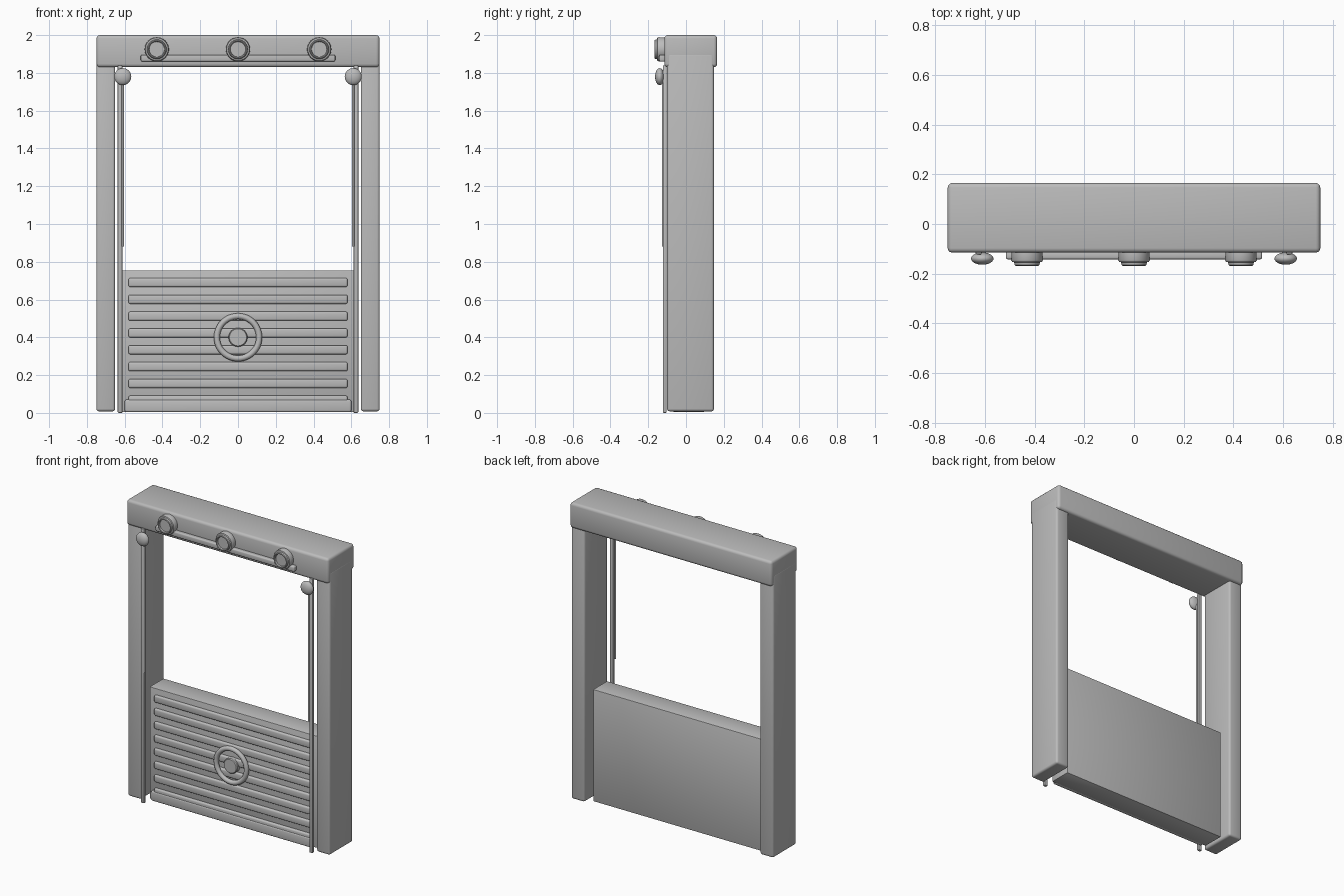
import bpy, math
from mathutils import Vector

cube = bpy.data.objects.get("Cube")
if cube:
    bpy.data.objects.remove(cube, do_unlink=True)

GREY = (0.5, 0.5, 0.5, 1)
mat = bpy.data.materials.new("plain grey")
mat.use_nodes = True
mat.diffuse_color = GREY
mat.node_tree.nodes["Principled BSDF"].inputs["Base Color"].default_value = GREY


def finish(name, bevel=0, segments=3):
    ob = bpy.context.object
    ob.name = name
    ob.data.materials.clear()
    ob.data.materials.append(mat)
    if bevel:
        mod = ob.modifiers.new("rounded edges", "BEVEL")
        mod.width, mod.segments = bevel, segments
        bpy.ops.object.modifier_apply(modifier=mod.name)
    bpy.ops.object.shade_smooth_by_angle(angle=math.radians(35))
    return ob


def box(name, lo, hi, bevel=0, segments=3):
    lo, hi = Vector(lo), Vector(hi)
    bpy.ops.mesh.primitive_cube_add(size=1, location=(lo + hi) / 2)
    bpy.context.object.scale = hi - lo
    bpy.ops.object.transform_apply(location=False, scale=True, rotation=False)
    return finish(name, bevel, segments)


def turned(name, centre, profile, steps=40):
    """Lathe a (radius, y) profile around a front-to-back axis."""
    verts, faces, n = [], [], len(profile)
    for i in range(steps):
        a = 2 * math.pi * i / steps
        verts += [(r * math.cos(a), y, r * math.sin(a)) for r, y in profile]
    for i in range(steps):
        k = (i + 1) % steps
        faces += [(i * n + j, i * n + j + 1, k * n + j + 1, k * n + j) for j in range(n - 1)]
    # close the front end of the profile with a flat disc
    faces.append([i * n + n - 1 for i in range(steps)])
    me = bpy.data.meshes.new(name)
    me.from_pydata(verts, [], faces)
    ob = bpy.data.objects.new(name, me)
    ob.location = centre
    bpy.context.collection.objects.link(ob)
    bpy.ops.object.select_all(action="DESELECT")
    bpy.context.view_layer.objects.active = ob
    ob.select_set(True)
    bpy.ops.object.mode_set(mode="EDIT")
    bpy.ops.mesh.select_all(action="SELECT")
    bpy.ops.mesh.normals_make_consistent(inside=False)
    bpy.ops.object.mode_set(mode="OBJECT")
    return finish(name)


# Frame: header beam over two posts
box("header_beam", (-0.749, -0.115, 1.83), (0.749, 0.165, 2), 0.018)
for side, s in (("left", 1), ("right", -1)):
    x0, x1 = sorted((s * 0.65, s * 0.75))
    box(side + "_post", (x0, -0.1, 0.008), (x1, 0.148, 1.905), 0.014)

    # Guide rail, pull cord and flattened ball in front of each post
    x0, x1 = sorted((s * 0.612, s * 0.637))
    box(side + "_guide_rail", (x0, -0.122, 0), (x1, -0.102, 1.84), 0.005, 2)
    bpy.ops.mesh.primitive_cylinder_add(vertices=12, radius=0.006, depth=0.9,
                                        location=(s * 0.61, -0.121, 1.33))
    finish(side + "_pull_cord")
    bpy.ops.mesh.primitive_uv_sphere_add(segments=32, ring_count=16, radius=0.045,
                                         location=(s * 0.61, -0.139, 1.78))
    bpy.context.object.scale.y = 0.55
    finish(side + "_cord_ball")

# Sliding shutter panel with horizontal slats and a kick plate
box("shutter_panel", (-0.622, -0.05, 0.004), (0.622, 0.098, 0.755), 0.006, 2)
for i in range(8):
    z = 0.067 + i * 0.089
    box(f"slat_{i + 1}", (-0.58, -0.066, z - 0.024), (0.58, -0.04, z + 0.024), 0.01)
box("kick_plate", (-0.6, -0.07, 0.004), (0.6, -0.04, 0.07), 0.01)

# Round handle: raised ring and central hub
bpy.ops.mesh.primitive_torus_add(major_radius=0.112, minor_radius=0.016, major_segments=48,
                                 minor_segments=12, location=(0, -0.07, 0.4),
                                 rotation=(math.pi / 2, 0, 0))
finish("handle_ring")
turned("handle_hub", (0, 0, 0.4), [(0.05, -0.045), (0.05, -0.078), (0.045, -0.084)])

# Header trim bar and three dished knobs
box("trim_bar", (-0.515, -0.142, 1.86), (0.515, -0.11, 1.896), 0.008)
knob = [(0.062, -0.11), (0.064, -0.145), (0.06, -0.152), (0.052, -0.154),
        (0.05, -0.165), (0.046, -0.168), (0.042, -0.166), (0.04, -0.155)]
for name, x in (("right", -0.43), ("middle", 0), ("left", 0.43)):
    turned(name + "_knob", (x, 0, 1.925), knob)
